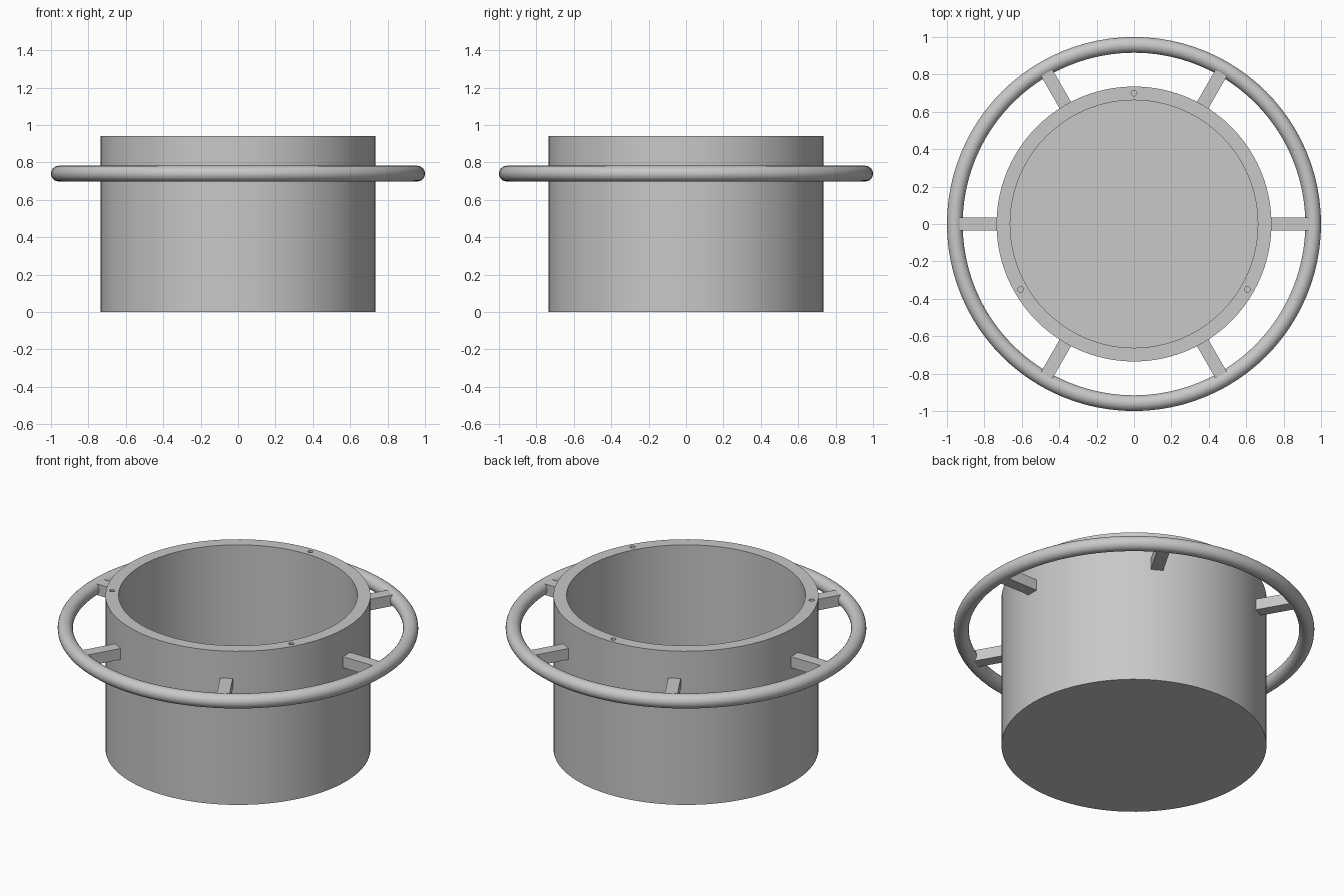
import bpy
import math

if "Cube" in bpy.data.objects:
    bpy.data.objects.remove(bpy.data.objects["Cube"])

grey = bpy.data.materials.new("plain grey")
grey.diffuse_color = (0.58, 0.58, 0.58, 1)
grey.use_nodes = True
grey.node_tree.nodes["Principled BSDF"].inputs["Base Color"].default_value = grey.diffuse_color

OUTER_R, INNER_R, HEIGHT, FLOOR = 0.735, 0.662, 0.94, 0.075
RING_R, TUBE_R, RING_Z = 0.958, 0.042, 0.74


def finish(name):
    obj = bpy.context.object
    obj.name = name
    obj.data.materials.append(grey)
    bpy.ops.object.shade_smooth_by_angle(angle=math.radians(30))
    return obj


def cylinder(name, radius, z0, z1, x=0, y=0, sides=96):
    bpy.ops.mesh.primitive_cylinder_add(
        vertices=sides, radius=radius, depth=z1 - z0,
        location=(x, y, (z0 + z1) / 2))
    return finish(name)


def cut(target, cutter):
    mod = target.modifiers.new("cut", "BOOLEAN")
    mod.operation = "DIFFERENCE"
    mod.solver = "EXACT"
    mod.object = cutter
    bpy.context.view_layer.objects.active = target
    bpy.ops.object.modifier_apply(modifier=mod.name)
    bpy.data.objects.remove(cutter)


# Round tub with a closed floor
tub = cylinder("tub", OUTER_R, 0, HEIGHT)
cut(tub, cylinder("cavity_cutter", INNER_R, FLOOR, HEIGHT + 0.1))

# Three small screw holes in the rim
for deg in (90, 210, 330):
    a = math.radians(deg)
    cut(tub, cylinder("hole_cutter", 0.015, HEIGHT - 0.1, HEIGHT + 0.1,
                      0.7 * math.cos(a), 0.7 * math.sin(a), 24))
bpy.ops.object.select_all(action="DESELECT")
tub.select_set(True)
bpy.context.view_layer.objects.active = tub
bpy.ops.object.shade_smooth_by_angle(angle=math.radians(30))

# Hand ring around the tub
bpy.ops.mesh.primitive_torus_add(
    major_radius=RING_R, minor_radius=TUBE_R, major_segments=96,
    minor_segments=24, location=(0, 0, RING_Z))
finish("hand_ring")

# Six square spokes joining tub and ring
r0, r1 = 0.70, 0.945
for i in range(6):
    a = math.radians(60 * i)
    r = (r0 + r1) / 2
    bpy.ops.mesh.primitive_cube_add(
        size=1, location=(r * math.cos(a), r * math.sin(a), RING_Z),
        rotation=(0, 0, a))
    bpy.context.object.scale = (r1 - r0, 0.07, 0.068)
    finish("spoke_%d" % (i + 1))
